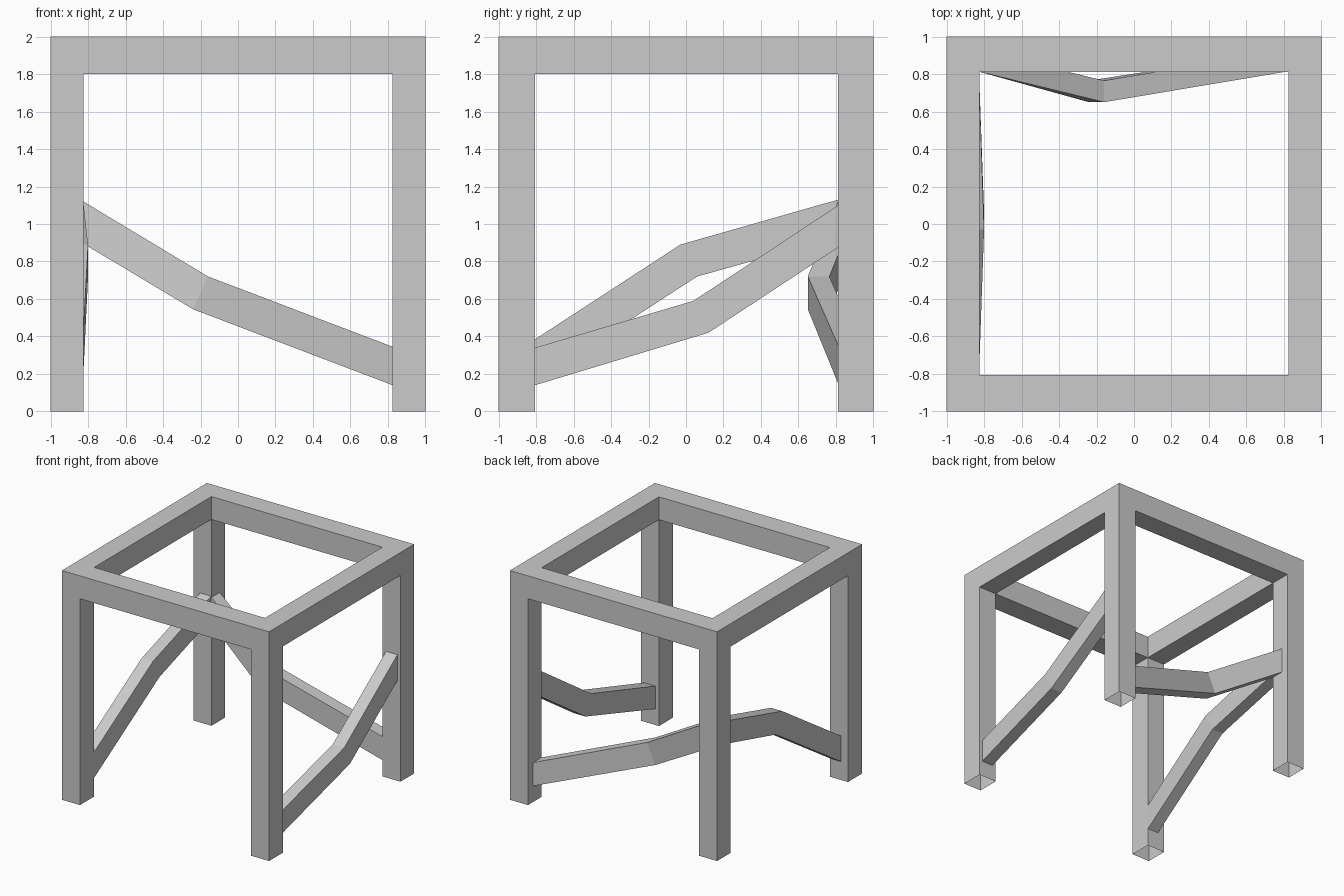
import bpy
import bmesh

cube = bpy.data.objects.get("Cube")
if cube:
    bpy.data.objects.remove(cube, do_unlink=True)

grey = bpy.data.materials.new("plain grey")
grey.use_nodes = True
colour = (0.6, 0.6, 0.6, 1)
grey.diffuse_color = colour
grey.node_tree.nodes["Principled BSDF"].inputs["Base Color"].default_value = colour

# Inner faces of the frame
IN_X, FRONT, BACK = 0.825, -0.805, 0.812
RAIL_Z = 1.8


def finish(name, bm):
    bmesh.ops.recalc_face_normals(bm, faces=bm.faces)
    mesh = bpy.data.meshes.new(name)
    bm.to_mesh(mesh)
    bm.free()
    mesh.materials.append(grey)
    obj = bpy.data.objects.new(name, mesh)
    bpy.context.collection.objects.link(obj)
    return obj


def loft(name, sections, caps=True):
    """Join four-cornered cross-sections into a bar."""
    bm = bmesh.new()
    rings = [[bm.verts.new(p) for p in s] for s in sections]
    for a, b in zip(rings, rings[1:]):
        for i in range(4):
            j = (i + 1) % 4
            bm.faces.new((a[i], a[j], b[j], b[i]))
    if caps:
        bm.faces.new(rings[0])
        bm.faces.new(rings[-1])
    return finish(name, bm)


def rectangle(x0, x1, y0, y1, z):
    return [(x0, y0, z), (x1, y0, z), (x1, y1, z), (x0, y1, z)]


# Legs: square tubes open at the foot
for side, x0, x1 in (("right", -1, -IN_X), ("left", IN_X, 1)):
    for end, y0, y1 in (("front", -1, FRONT), ("back", BACK, 1)):
        loft(f"{end}_{side}_leg",
             [rectangle(x0, x1, y0, y1, z) for z in (0, RAIL_Z)], caps=False)

# Top frame: one mitred ring of four rails
bm = bmesh.new()
loops = [[bm.verts.new(p) for p in r] for r in (
    rectangle(-1, 1, -1, 1, RAIL_Z), rectangle(-1, 1, -1, 1, 2),
    rectangle(-IN_X, IN_X, FRONT, BACK, 2),
    rectangle(-IN_X, IN_X, FRONT, BACK, RAIL_Z))]
for k in range(4):
    a, b = loops[k], loops[(k + 1) % 4]
    for i in range(4):
        j = (i + 1) % 4
        bm.faces.new((a[i], a[j], b[j], b[i]))
finish("top_frame", bm)


def brace(name, top, bottom, depths, thick, along_x):
    """Bent bar; top and bottom are (run, z) points, depths the near face."""
    sections = []
    for (t, tz), (b, bz), d in zip(top, bottom, depths):
        ring = [(t, d, tz), (t, d + thick, tz), (b, d + thick, bz), (b, d, bz)]
        sections.append([(r, e, z) if along_x else (e, r, z)
                         for r, e, z in ring])
    loft(name, sections)


# Crooked braces on the back and both sides
brace("back_brace",
      [(-IN_X, 1.12), (-0.16, 0.72), (IN_X, 0.345)],
      [(-IN_X, 0.895), (-0.24, 0.545), (IN_X, 0.14)],
      (0.812, 0.65, 0.815), 0.115, True)
brace("right_brace",
      [(FRONT, 0.385), (-0.03, 0.89), (BACK, 1.13)],
      [(FRONT, 0.16), (0.06, 0.72), (BACK, 0.93)],
      (-0.935, -0.908, -0.935), 0.108, False)
brace("left_brace",
      [(FRONT, 0.34), (0.04, 0.59), (BACK, 1.10)],
      [(FRONT, 0.14), (0.12, 0.42), (BACK, 0.875)],
      (0.86, 0.887, 0.86), 0.11, False)
